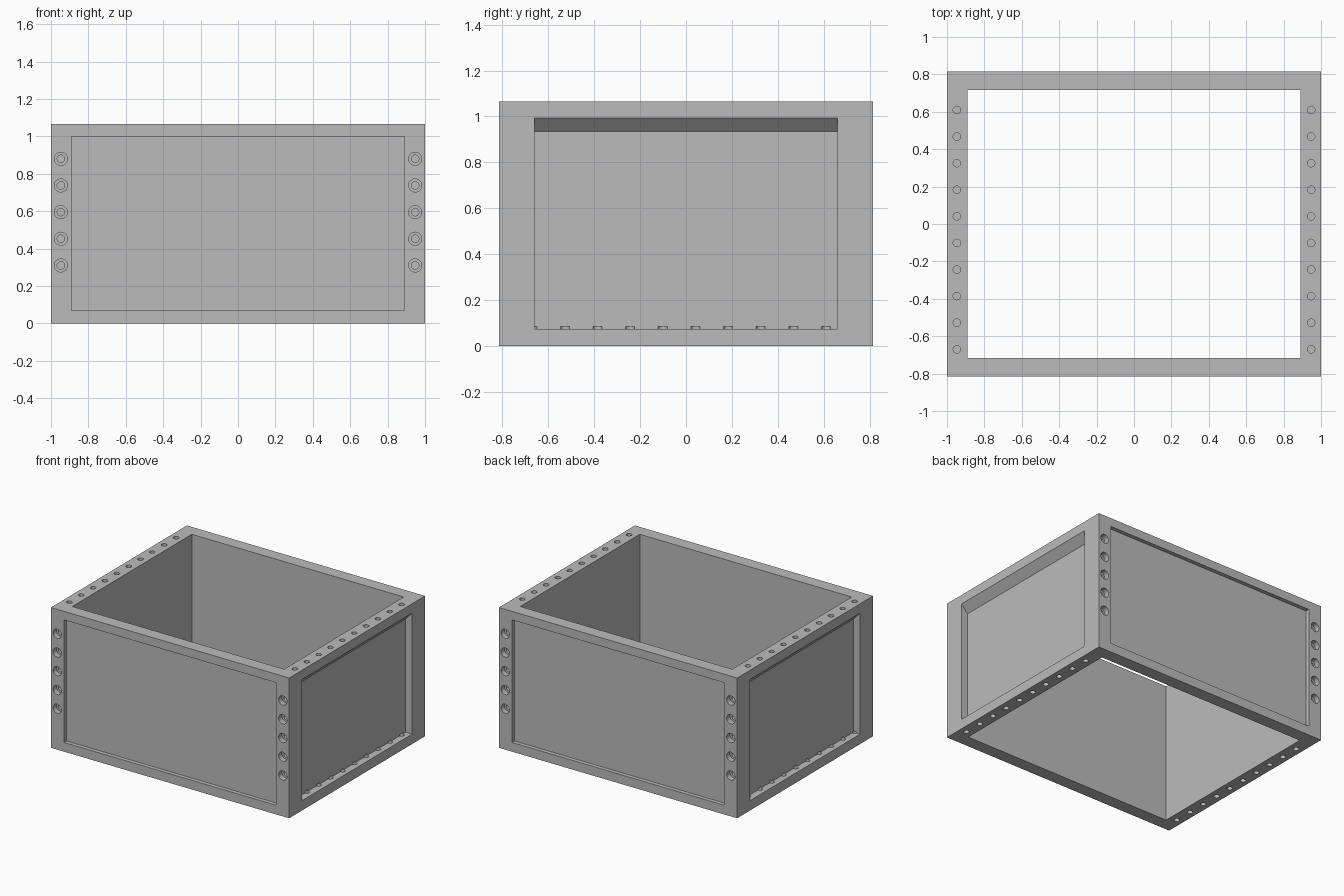
import bpy, bmesh
from mathutils import Matrix, Vector

cube = bpy.data.objects.get("Cube")
if cube:
    bpy.data.objects.remove(cube)

HX, HY, H = 1.0, 0.815, 1.065
SIDES = (-1, 1)

grey = bpy.data.materials.new("plain grey")
grey.use_nodes = True
grey.diffuse_color = (0.5, 0.5, 0.5, 1)
grey.node_tree.nodes["Principled BSDF"].inputs["Base Color"].default_value = (0.5, 0.5, 0.5, 1)


def box(bm, low, high):
    low, high = Vector(low), Vector(high)
    m = Matrix.Translation((low + high) / 2) @ Matrix.Diagonal((*(high - low), 1))
    return bmesh.ops.create_cube(bm, size=1, matrix=m)["verts"]


def cylinder(bm, start, end, radius):
    start, end = Vector(start), Vector(end)
    axis = end - start
    m = Matrix.Translation((start + end) / 2) @ axis.to_track_quat("Z", "Y").to_matrix().to_4x4()
    bmesh.ops.create_cone(bm, cap_ends=True, segments=24, radius1=radius,
                          radius2=radius, depth=axis.length, matrix=m)


def make_object(name, bm):
    bmesh.ops.recalc_face_normals(bm, faces=bm.faces)
    mesh = bpy.data.meshes.new(name)
    bm.to_mesh(mesh)
    bm.free()
    mesh.materials.append(grey)
    obj = bpy.data.objects.new(name, mesh)
    bpy.context.collection.objects.link(obj)
    return obj


# Solid outer block
block = bmesh.new()
box(block, (-HX, -HY, 0), (HX, HY, H))
case = make_object("case_frame", block)

# Open middle and recessed panels
pockets = bmesh.new()
box(pockets, (-0.89, -0.717, -0.1), (0.89, 0.717, H + 0.1))
for s in SIDES:
    ys = sorted((s * (HY - 0.03), s * (HY + 0.1)))
    box(pockets, (-0.89, ys[0], 0.07), (0.89, ys[1], 1.0))
    # Side pocket with a sloping top edge
    xs = sorted((s * 0.945, s * HX))
    for v in box(pockets, (xs[0], -0.66, 0.075), (xs[1], 0.66, 0.995)):
        if v.co.z > 0.5 and abs(v.co.x) < 0.97:
            v.co.z = 0.935
        elif abs(v.co.x) > 0.97:
            v.co.x = s * (HX + 0.001)

# Counterbores and screw holes
bores, holes = bmesh.new(), bmesh.new()
for sx in SIDES:
    x = sx * 0.947
    for i in range(5):
        z = 0.31 + i * 0.1425
        for sy in SIDES:
            cylinder(bores, (x, sy * (HY + 0.02), z), (x, sy * (HY - 0.04), z), 0.035)
            cylinder(holes, (x, sy * (HY - 0.02), z), (x, sy * (HY - 0.1), z), 0.02)
    for i in range(10):
        y = -0.67 + i * 0.1422
        cylinder(holes, (x, y, H + 0.02), (x, y, H - 0.06), 0.02)
        cylinder(holes, (x, y, -0.02), (x, y, 0.085), 0.02)

cutters = [make_object("pocket_cutter", pockets),
           make_object("counterbore_cutter", bores),
           make_object("screw_hole_cutter", holes)]
for cutter in cutters:
    mod = case.modifiers.new(cutter.name, "BOOLEAN")
    mod.operation = "DIFFERENCE"
    mod.solver = "EXACT"
    mod.object = cutter
    cutter.hide_render = True

# Bake the cuts and drop the cutters
bpy.context.view_layer.update()
graph = bpy.context.evaluated_depsgraph_get()
cut_mesh = bpy.data.meshes.new_from_object(case.evaluated_get(graph))
case.modifiers.clear()
case.data = cut_mesh
for cutter in cutters:
    bpy.data.objects.remove(cutter)

bpy.ops.object.select_all(action="DESELECT")
case.select_set(True)
bpy.context.view_layer.objects.active = case
bpy.ops.object.shade_smooth_by_angle()
